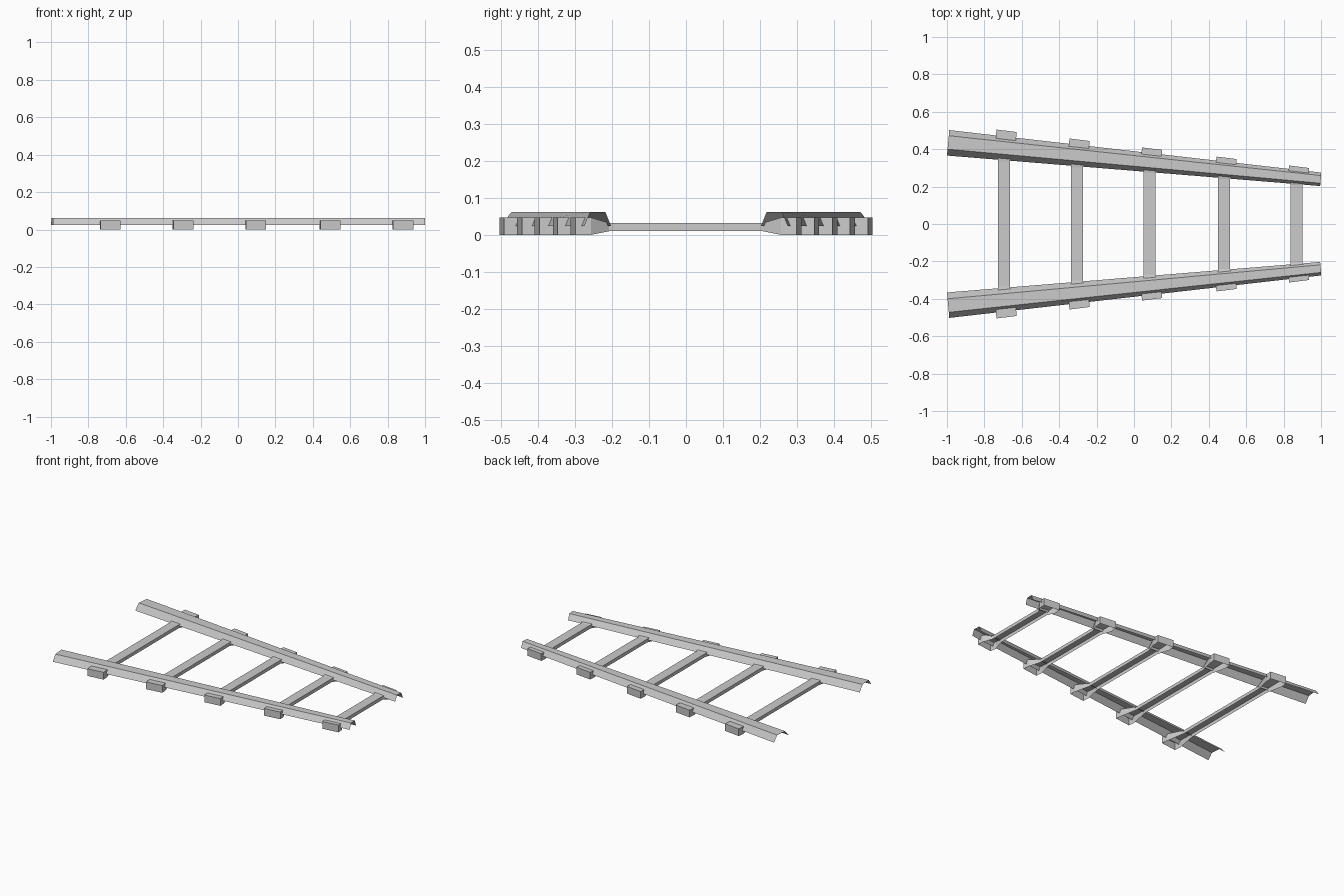
import bpy, bmesh

if "Cube" in bpy.data.objects:
    bpy.data.objects.remove(bpy.data.objects["Cube"])


def loft(name, sections, caps=False):
    """Open sheet-metal skin through matching cross-sections."""
    bm = bmesh.new()
    rings = [[bm.verts.new(p) for p in s] for s in sections]
    for a, b in zip(rings, rings[1:]):
        for i in range(len(a) - 1):
            bm.faces.new((a[i], a[i + 1], b[i + 1], b[i]))
    if caps:
        bm.faces.new(rings[0])
        bm.faces.new(rings[-1])
    bmesh.ops.recalc_face_normals(bm, faces=bm.faces[:])
    if max(bm.faces, key=lambda f: f.calc_center_median().z).normal.z < 0:
        bmesh.ops.reverse_faces(bm, faces=bm.faces[:])
    mesh = bpy.data.meshes.new(name)
    bm.to_mesh(mesh)
    bm.free()
    ob = bpy.data.objects.new(name, mesh)
    bpy.context.collection.objects.link(ob)
    return ob


# Tapered side rails: folded trapezoid sheet, open underneath
LOW, TOP = 0.024, 0.062
wide = [(-0.988, 0.502, LOW), (-0.99, 0.472, TOP), (-0.997, 0.400, TOP), (-1.0, 0.366, LOW)]
narrow = [(1.0, 0.275, LOW), (1.0, 0.259, TOP), (0.997, 0.218, TOP), (0.995, 0.203, LOW)]
for side, label in ((1, "back"), (-1, "front")):
    loft(f"side_rail_{label}",
         [[(x, y * side, z) for x, y, z in sec] for sec in (wide, narrow)])


# Cross members: open channels that flare into end brackets under the rails
def channel(xl, xr, yl, yr, lo, hi):
    return [(xl, yl, lo), (xl, yl, hi), (xr, yr, hi), (xr, yr, lo)]


SLOPE, LENGTH, DEPTH = 0.123, 0.108, 0.042
for n, xl in enumerate((-0.735, -0.345, 0.043, 0.441, 0.829), 1):
    xr, mid = xl + LENGTH, xl + 0.040
    yl = 0.505 - SLOPE * (xl + 0.735)
    yr = yl - SLOPE * LENGTH
    inner = 0.366 - 0.0815 * (mid + 1) - 0.006
    half = [(xl, xr, yl, yr, 0.0, 0.047),
            (xl - 0.004, xr - 0.004, yl - DEPTH, yr - DEPTH, 0.0, 0.047),
            (mid - 0.031, mid + 0.031, inner, inner, 0.010, 0.032)]
    front = [(a, b, -c, -d, e, f) for a, b, c, d, e, f in reversed(half)]
    loft(f"cross_member_{n}", [channel(*s) for s in half + front], caps=True)
